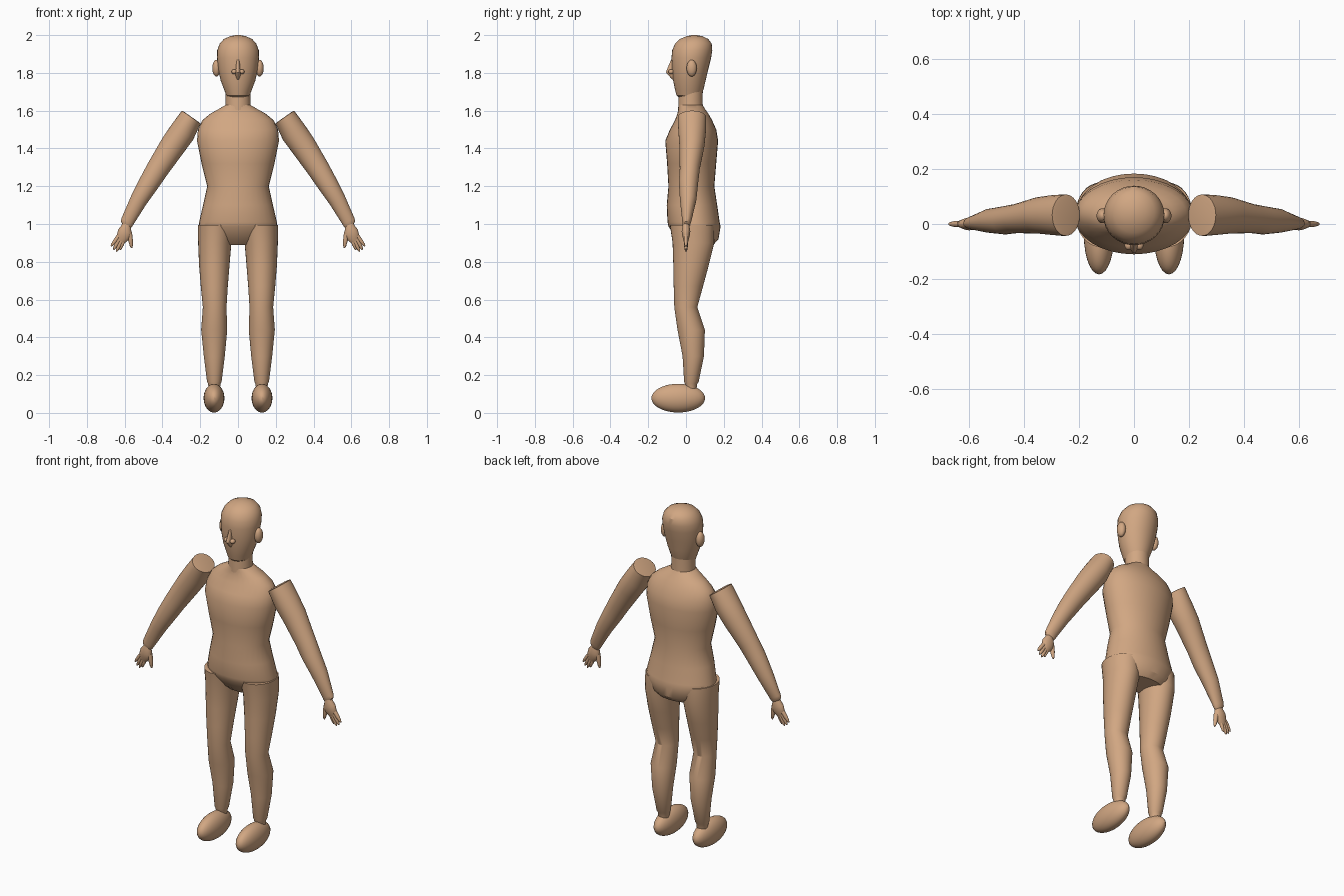
import bpy, bmesh, math
from mathutils import Vector

skin = bpy.data.materials.new("tan skin")
skin.diffuse_color = (0.64, 0.385, 0.225, 1)


def finish(bm, name):
    bmesh.ops.recalc_face_normals(bm, faces=bm.faces)
    me = bpy.data.meshes.new(name)
    bm.to_mesh(me)
    bm.free()
    ob = bpy.data.objects.new(name, me)
    bpy.context.collection.objects.link(ob)
    me.materials.append(skin)
    bpy.ops.object.select_all(action='DESELECT')
    bpy.context.view_layer.objects.active = ob
    ob.select_set(True)
    bpy.ops.object.shade_smooth_by_angle(angle=math.radians(32))
    return ob


def loft(name, rings, n=32):
    """Skin elliptical rings given as (centre, half axis, half axis)."""
    bm = bmesh.new()
    loops = []
    for c, u, v in rings:
        angles = [2 * math.pi * i / n for i in range(n)]
        loops.append([bm.verts.new(c + u * math.cos(a) + v * math.sin(a)) for a in angles])
    for a, b in zip(loops, loops[1:]):
        for i in range(n):
            j = (i + 1) % n
            bm.faces.new((a[i], a[j], b[j], b[i]))
    bm.faces.new(loops[0])
    bm.faces.new(loops[-1])
    return finish(bm, name)


def column(name, rows, cx=None):
    """Upright loft; rows are z, left x, right x, front y, back y."""
    return loft(name, [(Vector(((l + r) / 2, (f + b) / 2, z)),
                        Vector(((r - l) / 2, 0, 0)), Vector((0, (b - f) / 2, 0)))
                       for z, l, r, f, b in rows])


def ball(name, centre, radii):
    bm = bmesh.new()
    bmesh.ops.create_uvsphere(bm, u_segments=28, v_segments=18, radius=1)
    for v in bm.verts:
        v.co = Vector([c + p * r for c, p, r in zip(centre, v.co, radii)])
    return finish(bm, name)


def both_sides(rows, s):
    return [(z, s * l, s * r, f, b) for z, l, r, f, b in rows]


# torso with rounded shoulders and a tucked pelvis
torso = [(0.89, .13, -.01, .145), (0.92, .165, -.045, .172), (0.985, .208, -.092, .183),
         (1.01, .206, -.098, .178), (1.10, .185, -.102, .165), (1.20, .163, -.093, .15),
         (1.32, .193, -.10, .16), (1.44, .217, -.11, .17), (1.50, .212, -.085, .16),
         (1.55, .188, -.058, .138), (1.585, .145, -.045, .118), (1.61, .10, -.04, .10),
         (1.63, .066, -.04, .088)]
column("torso", [(z, -r, r, f, b) for z, r, f, b in torso])

# neck
column("neck", [(1.58, -.068, .068, -.042, .09), (1.66, -.065, .065, -.04, .088),
                (1.76, -.065, .065, -.035, .09)])

# head
head = [(1.668, .045, -.035, .06), (1.68, .062, -.05, .08), (1.71, .073, -.058, .092),
        (1.76, .092, -.068, .104), (1.82, .105, -.074, .118), (1.88, .111, -.077, .133),
        (1.92, .110, -.073, .139), (1.955, .097, -.058, .136), (1.98, .074, -.032, .117),
        (1.994, .042, .003, .086), (2.0, .012, .03, .058)]
column("head", [(z, -r, r, f, b) for z, r, f, b in head])

# nose
column("nose", [(1.765, -.006, .006, -.072, -.05), (1.79, -.014, .014, -.096, -.05),
                (1.803, -.014, .014, -.106, -.05), (1.82, -.012, .012, -.10, -.05),
                (1.87, -.008, .008, -.079, -.05)])

leg = [(0.995, .02, .213, -.085, .15), (0.90, .035, .211, -.071, .15),
       (0.78, .045, .206, -.067, .12), (0.67, .054, .197, -.065, .09),
       (0.56, .061, .186, -.062, .06), (0.44, .057, .195, -.045, .10),
       (0.30, .07, .181, -.018, .095), (0.165, .087, .164, -.01, .067),
       (0.155, .092, .159, -.006, .06), (0.12, .097, .154, 0, .055)]

# arm rows: outer x, z, inner x, z, front y, back y
arm = [(.285, 1.594, .205, 1.538, -.032, .095), (.297, 1.60, .197, 1.530, -.043, .107),
       (.312, 1.58, .209, 1.508, -.043, .107), (.352, 1.526, .238, 1.445, -.04, .105),
       (.40, 1.455, .29, 1.375, -.035, .098), (.475, 1.325, .375, 1.26, -.033, .073),
       (.515, 1.25, .42, 1.195, -.038, .065), (.565, 1.15, .485, 1.105, -.032, .055),
       (.617, 1.03, .552, 1.0, -.02, .028), (.62, 1.013, .56, .987, -.018, .023),
       (.61, .995, .568, .98, -.013, .017)]

# fingers and thumb: root x, z, tip x, z, thickness
digits = [(.632, .935, .672, .882, .012), (.625, .925, .659, .864, .012),
          (.613, .92, .644, .854, .012), (.602, .922, .625, .862, .011),
          (.575, .955, .563, .873, .014)]

for s, side in ((-1, "right"), (1, "left")):
    column(side + "_leg", both_sides(leg, s))
    ball(side + "_foot", (s * .127, -.041, .078), (.055, .142, .076))
    ball(side + "_ear", (s * .114, .03, 1.825), (.022, .027, .044))
    ball(side + "_nostril", (s * .02, -.078, 1.806), (.014, .016, .013))

    # arm
    loft(side + "_arm", [(Vector((s * (a + c) / 2, (f + k) / 2, (b + d) / 2)),
                          Vector((s * (a - c) / 2, 0, (b - d) / 2)),
                          Vector((0, (k - f) / 2, 0))) for a, b, c, d, f, k in arm])

    # flat palm
    palm = [(.589, 1.01, .02, .015), (.592, .985, .026, .019), (.598, .96, .038, .023),
            (.606, .935, .036, .019), (.616, .912, .026, .013), (.62, .90, .014, .008)]
    loft(side + "_palm", [(Vector((s * x, 0, z)), Vector((s * r * .95, 0, r * .3)),
                           Vector((0, t, 0))) for x, z, r, t in palm], 20)

    # tapered digits
    for k, (x0, z0, x1, z1, w) in enumerate(digits):
        p, q = Vector((s * x0, 0, z0)), Vector((s * x1, 0, z1))
        d = (q - p).normalized()
        u = Vector((d.z, 0, -d.x))
        loft(side + ("_thumb" if k == 4 else "_finger_%d" % (k + 1)),
             [(p.lerp(q, t), u * w * m, Vector((0, w * m, 0)))
              for t, m in ((0, 1), (.5, .9), (.85, .6), (1, .25))], 12)
